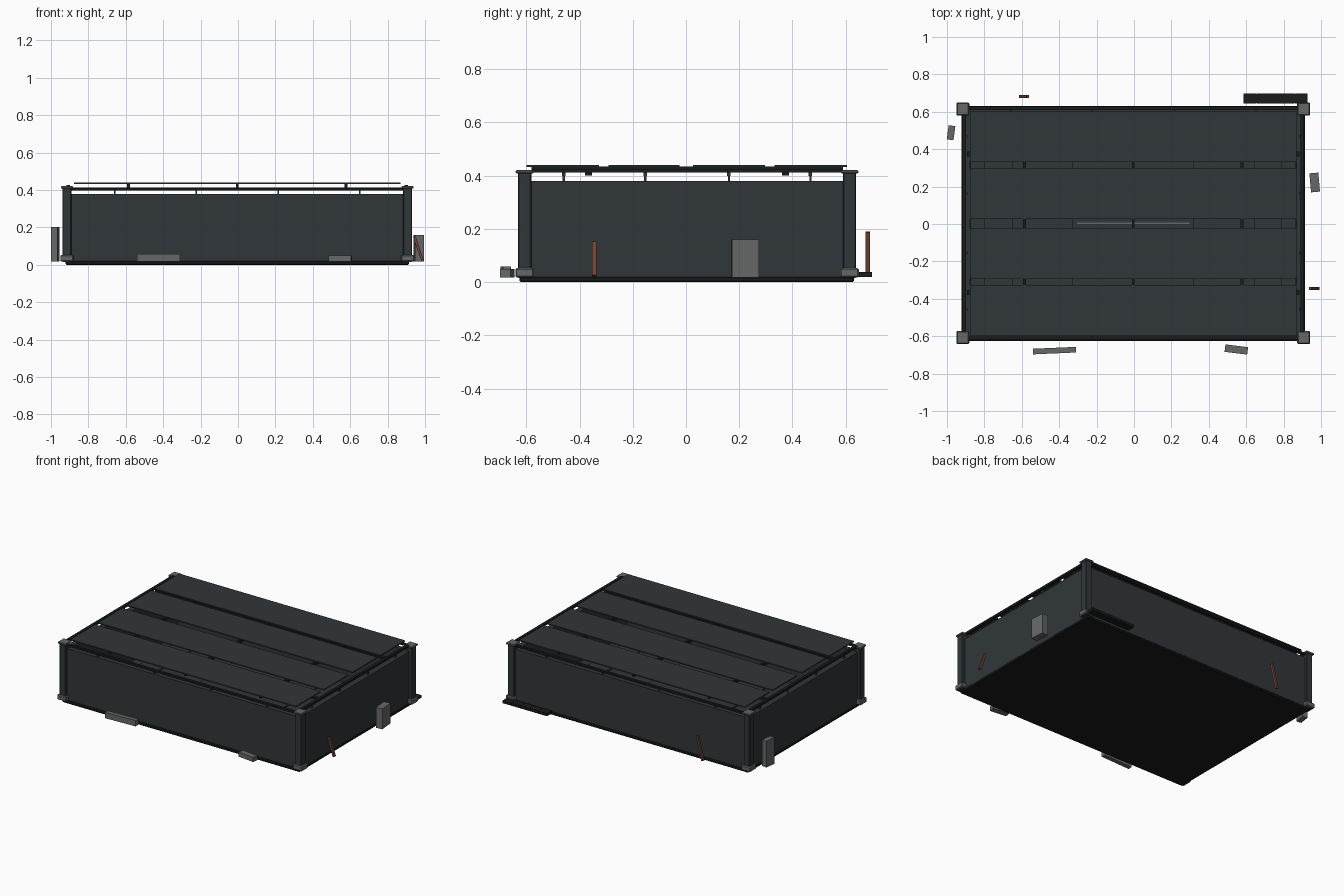
import bpy
from math import radians, atan2, hypot
from mathutils import Matrix

if "Cube" in bpy.data.objects:
    bpy.data.objects.remove(bpy.data.objects["Cube"])


def mat(name, rgb):
    m = bpy.data.materials.new(name)
    m.diffuse_color = (*rgb, 1)
    m.use_nodes = True
    m.node_tree.nodes["Principled BSDF"].inputs["Base Color"].default_value = m.diffuse_color
    return m


PANEL = mat("dark_panel", (0.030, 0.037, 0.041))
BLACK = mat("black_metal", (0.010, 0.011, 0.012))
GREY = mat("worn_grey", (0.13, 0.14, 0.135))
RUST = mat("rust", (0.17, 0.055, 0.032))
CX, CY = -0.004, 0.004          # small offset of the crate from the origin


def box(name, x, y, z, material, rot=0, bevel=0.0):
    """Box from (min, max) ranges, optionally turned about its own vertical axis."""
    bpy.ops.mesh.primitive_cube_add(size=1)
    o = bpy.context.object
    o.name = name
    o.data.transform(Matrix.Diagonal((x[1] - x[0], y[1] - y[0], z[1] - z[0], 1)))
    o.location = [(r[0] + r[1]) / 2 for r in (x, y, z)]
    o.rotation_euler.z = radians(rot)
    o.data.materials.append(material)
    if bevel:
        b = o.modifiers.new("edge", 'BEVEL')
        b.width, b.segments = bevel, 1
    return o


def cbox(name, cx, cy, w, d, z, material, rot=0, bevel=0.0):
    return box(name, (cx - w / 2, cx + w / 2), (cy - d / 2, cy + d / 2), z, material, rot, bevel)


# base slab and inner floor
cbox("base_slab", CX, 0.003, 1.836, 1.256, (0, 0.02), BLACK, bevel=0.005)
cbox("inner_floor", CX, CY, 1.74, 1.17, (0.018, 0.03), PANEL)
for s in (-1, 1):
    cbox("floor_strip", CX + s * 0.72, CY, 0.15, 1.1, (0.028, 0.04), PANEL)
cbox("floor_panel", CX, CY, 0.65, 1.1, (0.028, 0.04), PANEL)
cbox("floor_seam", CX, CY, 0.60, 0.006, (0.038, 0.045), GREY)

# walls with the pegs and the thin rim that floats above them
for s, side in ((-1, "front"), (1, "back")):
    cbox(side + "_wall", CX, CY + s * 0.604, 1.79, 0.03, (0.015, 0.38), PANEL)
    cbox(side + "_rim", CX, CY + s * 0.614, 1.80, 0.018, (0.398, 0.411), BLACK)
    for px in (-0.654, -0.218, 0.218, 0.654):
        cbox(side + "_peg", CX + px, CY + s * 0.606, 0.008, 0.012, (0.37, 0.40), PANEL)
for s, side in ((-1, "left"), (1, "right")):
    cbox(side + "_wall", CX + s * 0.894, CY, 0.04, 1.18, (0.015, 0.38), PANEL)
    cbox(side + "_rim", CX + s * 0.904, CY, 0.02, 1.17, (0.411, 0.426), BLACK)
    for py in (-0.463, -0.157, 0.157, 0.463):
        cbox(side + "_peg", CX + s * 0.893, CY + py, 0.012, 0.008, (0.37, 0.415), PANEL)
        cbox(side + "_peg_head", CX + s * 0.893, CY + py, 0.014, 0.014, (0.398, 0.412), PANEL)

# corner posts with foot and cap
for sx in (-1, 1):
    for sy in (-1, 1):
        px, py = CX + sx * 0.911, CY + sy * 0.61
        cbox("corner_post", px, py, 0.048, 0.05, (0.015, 0.412), PANEL, bevel=0.004)
        cbox("post_foot", px, py, 0.07, 0.07, (0.018, 0.053), GREY, bevel=0.005)
        cbox("post_cap", px, py, 0.065, 0.067, (0.408, 0.421), GREY, bevel=0.004)

# crossbars carrying the lid slats
for bx in (-0.582, 0, 0.582):
    cbox("crossbar", CX + bx, CY, 0.016, 1.17, (0.412, 0.434), BLACK)
for sy in (-1, 1):
    cbox("lid_stringer", CX, CY + sy * 0.37, 1.78, 0.025, (0.40, 0.413), BLACK)
for y0, y1 in ((-0.60, -0.327), (-0.292, -0.025), (0.027, 0.296), (0.333, 0.604)):
    box("lid_slat", (-0.877, 0.868), (y0, y1), (0.433, 0.441), PANEL)

# loose blocks around the outside
cbox("front_long_rubble", -0.425, -0.677, 0.23, 0.03, (0.018, 0.059), GREY, 2.5)
cbox("front_short_rubble", 0.547, -0.671, 0.122, 0.04, (0.018, 0.05), GREY, -7)
cbox("right_rubble", 0.966, 0.222, 0.048, 0.102, (0.018, 0.16), GREY, 5)
cbox("left_rubble", -0.978, 0.488, 0.036, 0.076, (0.018, 0.202), GREY, -8)

# segmented dark tread lying behind the back wall
for i in range(5):
    x0 = 0.585 + i * 0.069
    box("back_tread", (x0, x0 + 0.067), (0.645, 0.699), (0.02, 0.038), BLACK)
box("back_tread_core", (0.586, 0.928), (0.648, 0.696), (0.022, 0.036), BLACK)


# rusty bars leaning in the x direction
def leaning_bar(name, x0, x1, y, z0, z1, thick):
    dx, dz = x1 - x0, z1 - z0
    length = hypot(dx, dz)
    o = cbox(name, 0, 0, thick, 0.017, (-length / 2, length / 2), RUST)
    o.location = ((x0 + x1) / 2, y, (z0 + z1) / 2)
    o.rotation_euler.y = atan2(dx, dz)


leaning_bar("right_rust_bar", 0.986, 0.943, -0.345, 0.024, 0.15, 0.014)
leaning_bar("back_rust_bar", -0.608, -0.567, 0.682, 0.022, 0.188, 0.014)
